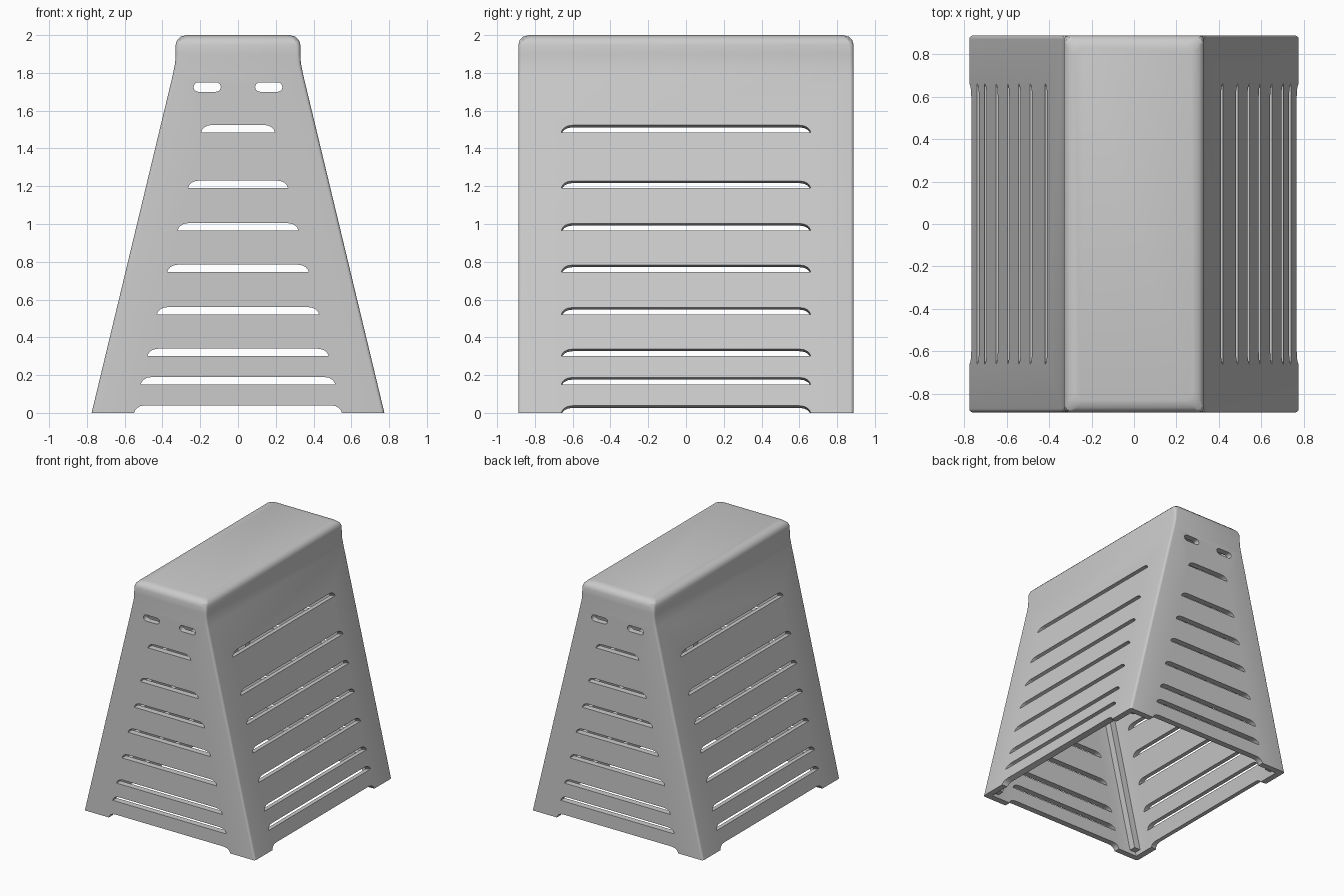
import bpy, bmesh, math

if "Cube" in bpy.data.objects:
    bpy.data.objects.remove(bpy.data.objects["Cube"])

SLOPE = 0.445 / 1.85      # inward lean of the side walls
HX, HY, WALL = 0.775, 0.887, 0.05


def make_object(name, bm):
    bmesh.ops.recalc_face_normals(bm, faces=bm.faces)
    mesh = bpy.data.meshes.new(name)
    bm.to_mesh(mesh)
    bm.free()
    obj = bpy.data.objects.new(name, mesh)
    bpy.context.collection.objects.link(obj)
    return obj


def loft(bm, rings):
    """Skin closed rings of points and cap both ends."""
    rows = [[bm.verts.new(p) for p in ring] for ring in rings]
    n = len(rows[0])
    for a, b in zip(rows, rows[1:]):
        for i in range(n):
            j = (i + 1) % n
            bm.faces.new((a[i], a[j], b[j], b[i]))
    bm.faces.new(rows[0][::-1])
    bm.faces.new(rows[-1])


def round_rect(hx, hy, r, z, steps=4):
    pts = []
    for q, (sx, sy) in enumerate(((1, 1), (-1, 1), (-1, -1), (1, -1))):
        for k in range(steps + 1):
            a = math.pi / 2 * (q + k / steps)
            pts.append((sx * (hx - r) + r * math.cos(a),
                        sy * (hy - r) + r * math.sin(a), z))
    return pts


def slot_profile(w, z):
    """Flat-bottomed slot with rounded upper corners."""
    right = [(w, z), (w - 0.006, z + 0.015), (w - 0.017, z + 0.027),
             (w - 0.034, z + 0.036), (w - 0.06, z + 0.04)]
    if z == 0:
        right.insert(0, (w, -0.06))
    return right + [(-u, v) for u, v in reversed(right)]


# Tapered body with the softly rounded top
bm = bmesh.new()
loft(bm, [round_rect(*r) for r in (
    (HX, HY, 0.018, 0), (0.345, HY, 0.018, 1.79), (0.333, HY, 0.02, 1.85),
    (0.33, HY, 0.02, 1.90), (0.33, HY, 0.025, 1.95), (0.323, 0.88, 0.03, 1.974),
    (0.306, 0.863, 0.04, 1.991), (0.275, 0.832, 0.04, 2.0))])
body = make_object("vault_box_body", bm)

# Hollow interior, open underneath
bm = bmesh.new()
loft(bm, [round_rect(HX - WALL - SLOPE * z, HY - WALL, 0.005, z) for z in (-0.1, 1.84)])
hollow = make_object("hollow_cutter", bm)

# Slots between the sections, plus hand holes
bm = bmesh.new()
slots = ((0, 0.55), (0.15, 0.515), (0.30, 0.48), (0.52, 0.43),
         (0.745, 0.375), (0.965, 0.32), (1.19, 0.265), (1.485, 0.195))
for z, w in slots:
    loft(bm, [[(u, y, v) for u, v in slot_profile(w, z)] for y in (-1, 1)])
    x0 = HX - SLOPE * z
    for s in (-1, 1):
        loft(bm, [[(s * (x0 + d), u, v + SLOPE * d) for u, v in slot_profile(0.66, z)]
                  for d in (-0.09, 0.06)])
for s in (-1, 1):
    hole = []
    for cx, start in ((0.047, -90), (-0.047, 90)):
        for k in range(9):
            a = math.radians(start + k * 22.5)
            hole.append((s * 0.163 + cx + 0.025 * math.cos(a), 1.725 + 0.025 * math.sin(a)))
    loft(bm, [[(u, y, v) for u, v in hole] for y in (-1, 1)])
slot_cutter = make_object("slot_cutter", bm)

bpy.context.view_layer.objects.active = body
for cutter in (hollow, slot_cutter):
    mod = body.modifiers.new("cut", 'BOOLEAN')
    mod.operation = 'DIFFERENCE'
    mod.solver = 'EXACT'
    mod.object = cutter
    bpy.ops.object.modifier_apply(modifier=mod.name)
for cutter in (hollow, slot_cutter):
    bpy.data.objects.remove(cutter)
bpy.ops.object.select_all(action='DESELECT')
body.select_set(True)
bpy.ops.object.shade_smooth_by_angle(angle=math.radians(30))

# Leaning posts inside the four corners
for sx, side in ((-1, "left"), (1, "right")):
    for sy, end in ((-1, "front"), (1, "back")):
        bm = bmesh.new()
        rings = []
        for z in (0.03, 1.845):
            x, y = HX - WALL - SLOPE * z + 0.005, HY - WALL + 0.005
            rings.append([(sx * (x - a), sy * (y - b), z)
                          for a, b in ((0, 0), (0.06, 0), (0.06, 0.06), (0, 0.06))])
        loft(bm, rings)
        make_object(f"corner_post_{end}_{side}", bm)
